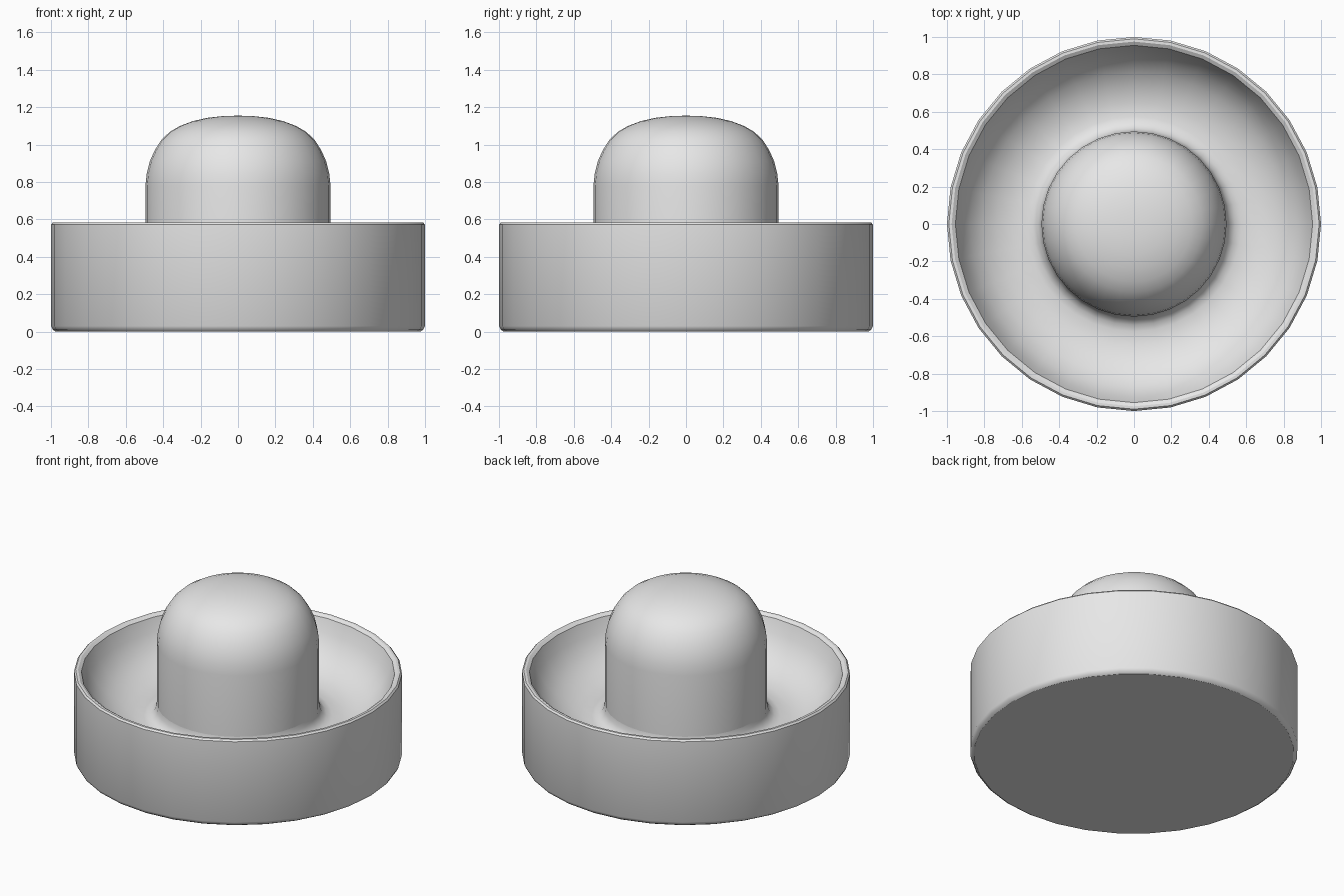
import bpy
import bmesh
import math

cube = bpy.data.objects.get("Cube")
if cube:
    bpy.data.objects.remove(cube, do_unlink=True)

SIDES = 32

grey = bpy.data.materials.new("light grey")
grey.use_nodes = True
grey.diffuse_color = (0.8, 0.8, 0.8, 1)
grey.node_tree.nodes["Principled BSDF"].inputs["Base Color"].default_value = (0.8, 0.8, 0.8, 1)


def lathe(name, profile):
    """Turn a (radius, height) profile around z; radius 0 becomes a pole."""
    bm = bmesh.new()
    rings = []
    for r, z in profile:
        if r == 0:
            rings.append([bm.verts.new((0, 0, z))] * SIDES)
        else:
            rings.append([bm.verts.new((r * math.cos(a), r * math.sin(a), z))
                          for a in (math.tau * i / SIDES for i in range(SIDES))])
    for low, high in zip(rings, rings[1:]):
        for i in range(SIDES):
            j = (i + 1) % SIDES
            corners = [low[i], low[j], high[j], high[i]]
            bm.faces.new(list(dict.fromkeys(corners)))
    mesh = bpy.data.meshes.new(name)
    bm.to_mesh(mesh)
    bm.free()
    mesh.materials.append(grey)
    obj = bpy.data.objects.new(name, mesh)
    bpy.context.collection.objects.link(obj)
    bpy.ops.object.select_all(action='DESELECT')
    obj.select_set(True)
    bpy.context.view_layer.objects.active = obj
    bpy.ops.object.shade_smooth_by_angle(angle=math.radians(30))
    return obj


# Round basin: flat base, bevelled edges, thin lip, curved bowl, fillet at the dome
lathe("basin", [
    (0, 0), (0.975, 0), (0.99, 0.01), (1.0, 0.03),
    (1.0, 0.572), (0.99, 0.583), (0.975, 0.583), (0.955, 0.57),
    (0.925, 0.485), (0.875, 0.405), (0.81, 0.345), (0.735, 0.305), (0.65, 0.28),
    (0.575, 0.28), (0.54, 0.288), (0.513, 0.31), (0.499, 0.34), (0.495, 0.37),
])

# Central dome: straight wall with a soft rounded cap
lathe("dome", [
    (0.495, 0.37), (0.495, 0.78), (0.488, 0.845), (0.472, 0.91), (0.445, 0.97),
    (0.41, 1.025), (0.365, 1.068), (0.31, 1.1), (0.24, 1.126),
    (0.165, 1.143), (0.085, 1.152), (0, 1.155),
])
